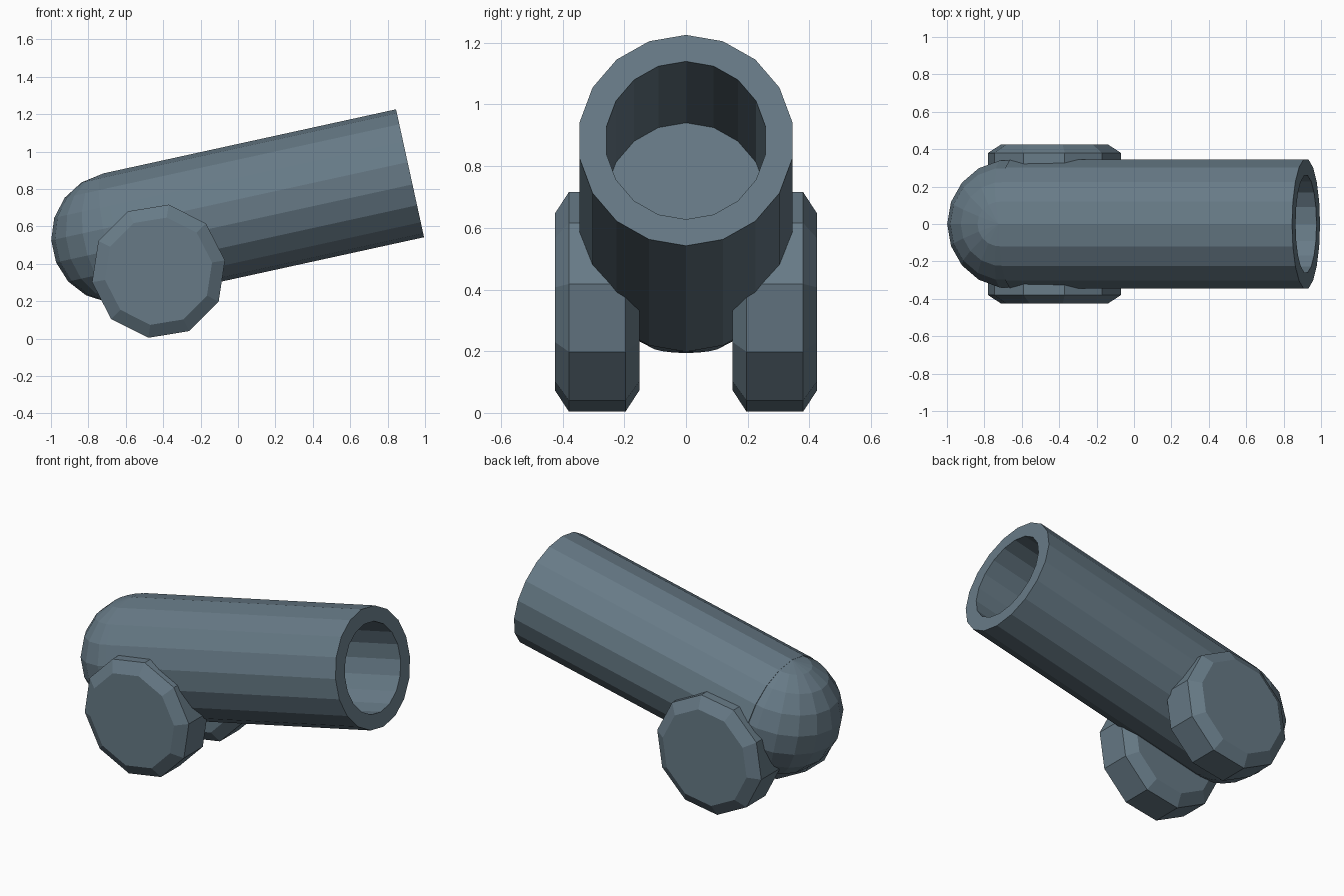
import bpy, bmesh, math
from mathutils import Matrix, Vector

if "Cube" in bpy.data.objects:
    bpy.data.objects.remove(bpy.data.objects["Cube"])

slate = bpy.data.materials.new("slate iron")
slate.diffuse_color = (0.135, 0.195, 0.24, 1)
slate.use_nodes = True
slate.node_tree.nodes["Principled BSDF"].inputs["Base Color"].default_value = slate.diffuse_color

TILT = Matrix.Rotation(-math.radians(12.35), 4, 'Y')
BREECH = Matrix.Translation((-0.65, 0, 0.54)) @ TILT


def finish(name, bm, matrix):
    bmesh.ops.recalc_face_normals(bm, faces=bm.faces)
    mesh = bpy.data.meshes.new(name)
    bm.to_mesh(mesh)
    bm.free()
    mesh.transform(matrix)
    mesh.materials.append(slate)
    obj = bpy.data.objects.new(name, mesh)
    bpy.context.collection.objects.link(obj)
    return obj


def lathe(name, profile, sides, matrix, turn=0.0):
    """Revolve (distance along local z, radius) pairs and cap both ends."""
    bm = bmesh.new()
    rings = []
    for h, r in profile:
        angles = [turn + 2 * math.pi * i / sides for i in range(sides)]
        rings.append([bm.verts.new((r * math.cos(a), r * math.sin(a), h)) for a in angles])
    for a, b in zip(rings, rings[1:]):
        for i in range(sides):
            j = (i + 1) % sides
            bm.faces.new((a[i], a[j], b[j], b[i]))
    bm.faces.new(rings[0])
    bm.faces.new(rings[-1])
    return finish(name, bm, matrix)


# Barrel: outer wall, muzzle rim, bore and bore floor
along_x = Matrix.Rotation(math.pi / 2, 4, 'Y')
L = 1.607
lathe("barrel", [(0, 0.35), (L, 0.35), (L, 0.262), (L - 0.93, 0.262)], 18, BREECH @ along_x)

# Rounded breech
bm = bmesh.new()
bmesh.ops.create_uvsphere(bm, u_segments=18, v_segments=9, radius=0.349)
finish("rounded_breech", bm, BREECH @ Matrix.Rotation(math.radians(10), 4, 'Z'))

# Pair of chamfered ten-sided wheels
along_y = Matrix.Rotation(math.pi / 2, 4, 'X')   # local z -> -y
wheel = [(-0.137, 0.29), (-0.092, 0.36), (0.092, 0.36), (0.137, 0.29)]
for side, y in (("front", -0.288), ("back", 0.288)):
    lathe(side + "_wheel", wheel, 10,
          Matrix.Translation((-0.425, y, 0.36)) @ along_y, math.radians(9.3))
